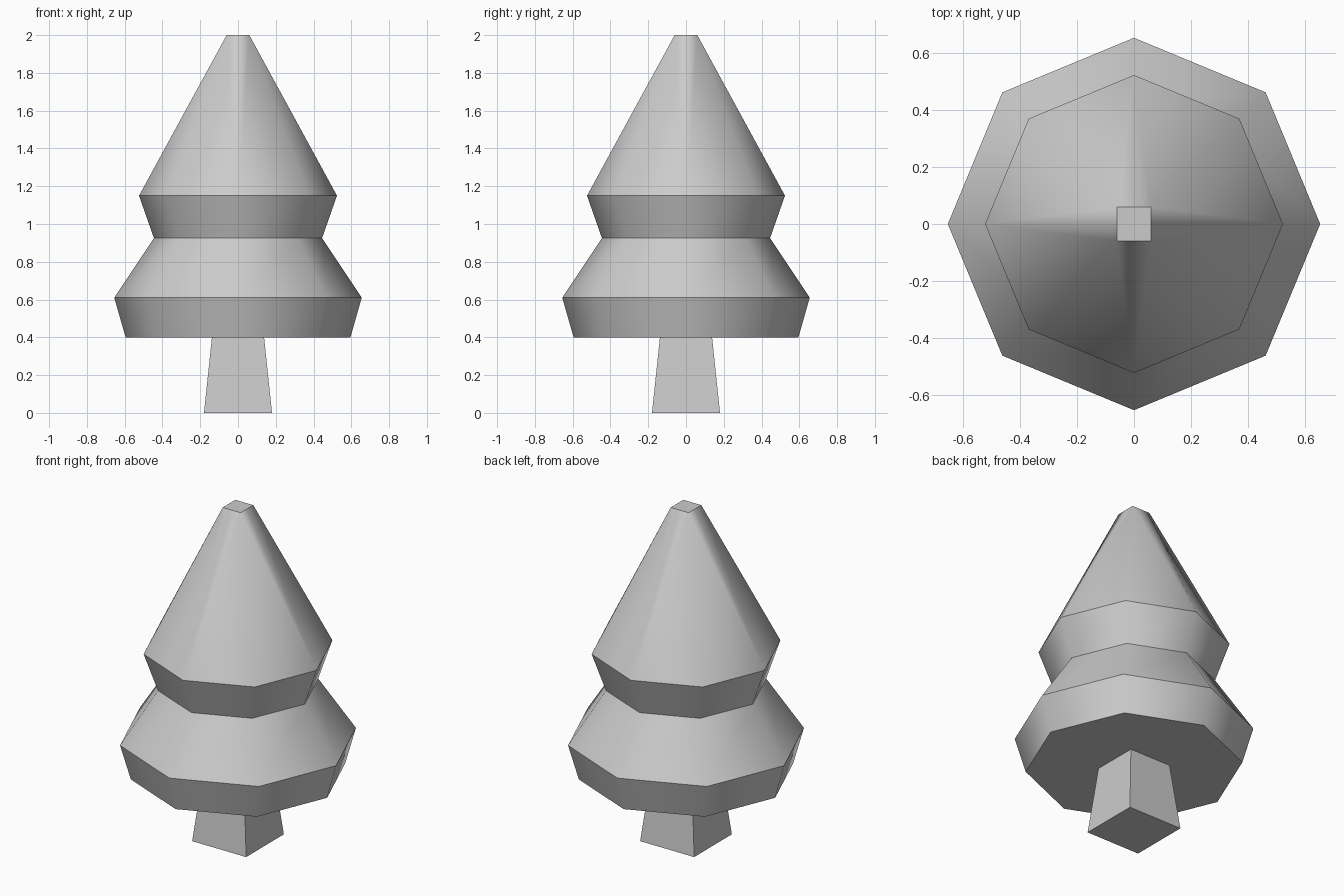
import bpy, bmesh, math

if "Cube" in bpy.data.objects:
    bpy.data.objects.remove(bpy.data.objects["Cube"])


def octagon(r, z):
    return [(r * math.cos(i * math.pi / 4), r * math.sin(i * math.pi / 4), z) for i in range(8)]


def square(h, z, midpoints=False):
    corners = [(h, h, z), (-h, h, z), (-h, -h, z), (h, -h, z)]
    mids = [(h, 0, z), (0, h, z), (-h, 0, z), (0, -h, z)]
    return [p for m, c in zip(mids, corners) for p in (m, c)] if midpoints else corners


def loft(name, rings, smooth=False, cap_top=True):
    bm = bmesh.new()
    loops = [[bm.verts.new(p) for p in ring] for ring in rings]
    n = len(loops[0])
    for lo, hi in zip(loops, loops[1:]):
        for i in range(n):
            j = (i + 1) % n
            bm.faces.new((lo[i], lo[j], hi[j], hi[i])).smooth = smooth
    bm.faces.new(loops[0][::-1])
    if cap_top:
        bm.faces.new(loops[-1])
    # Keep the horizontal tier edges crisp
    for e in bm.edges:
        a, b = e.verts
        e.smooth = smooth and abs(a.co.z - b.co.z) > 1e-5
    # Split the twisted octagon-to-square panels along the square's corners
    if smooth:
        for i in range(n):
            a, b = (i, (i + 1) % n) if i % 2 == 0 else ((i + 1) % n, i)
            face = next(f for f in loops[-2][a].link_faces if loops[-1][b] in f.verts
                        and loops[-1][a] in f.verts and loops[-2][b] in f.verts)
            bmesh.utils.face_split(face, loops[-2][a], loops[-1][b])
    bm.normal_update()
    mesh = bpy.data.meshes.new(name)
    bm.to_mesh(mesh)
    bm.free()
    obj = bpy.data.objects.new(name, mesh)
    bpy.context.collection.objects.link(obj)
    return obj


# Tapered square trunk, open where it meets the foliage
loft("trunk", [square(0.18, 0), square(0.138, 0.4)], cap_top=False)

# Two-tier octagonal foliage narrowing to a small square tip
tiers = [(0.595, 0.40), (0.655, 0.61), (0.445, 0.925), (0.524, 1.15)]
loft("foliage", [octagon(r, z) for r, z in tiers] + [square(0.06, 2.0, True)], smooth=True)
